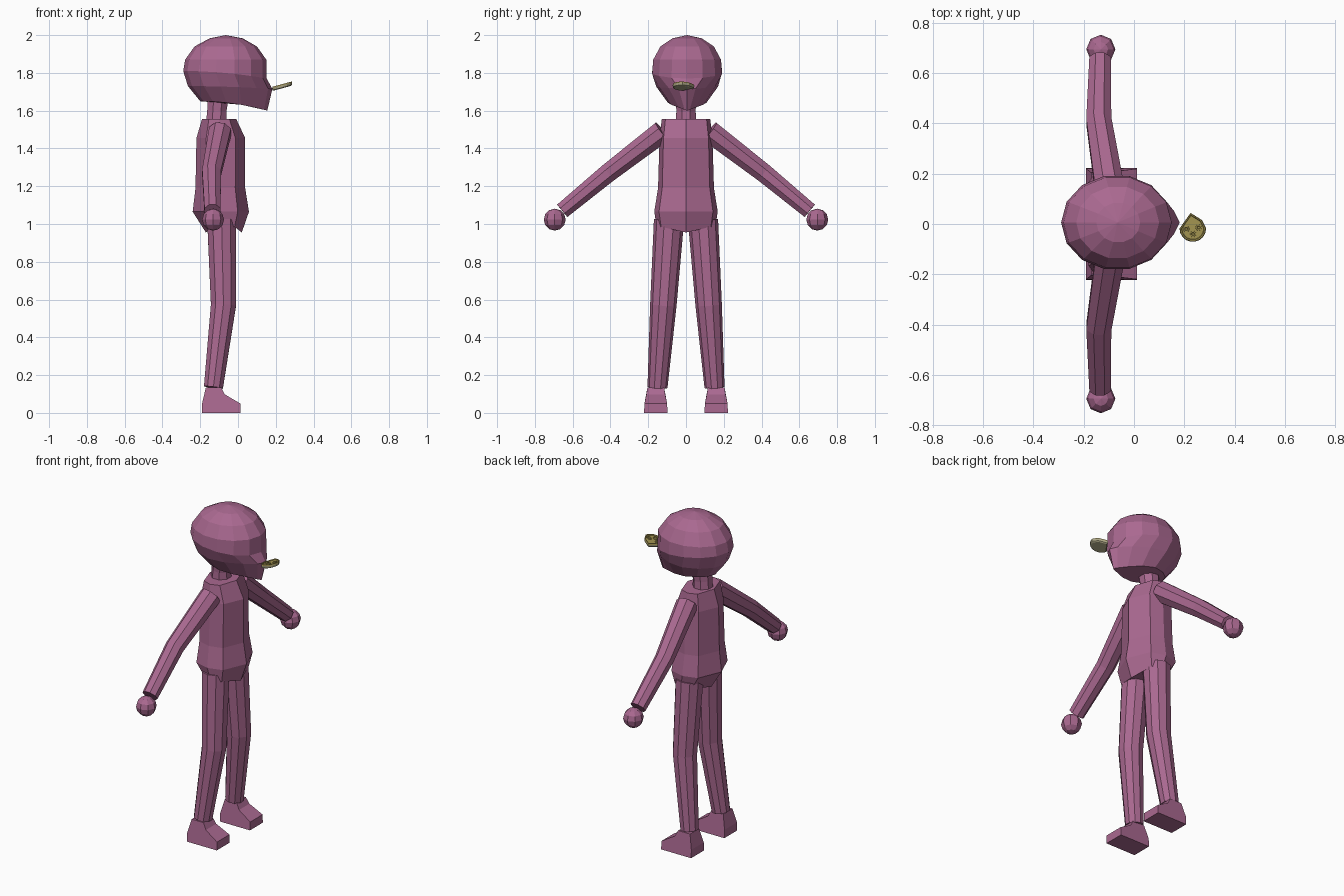
import bpy, bmesh, math
from mathutils import Vector

if "Cube" in bpy.data.objects:
    bpy.data.objects.remove(bpy.data.objects["Cube"])


def material(name, rgb):
    m = bpy.data.materials.new(name)
    m.diffuse_color = (*rgb, 1)
    m.use_nodes = True
    m.node_tree.nodes["Principled BSDF"].inputs["Base Color"].default_value = m.diffuse_color
    return m


PINK = material("dusty pink", (0.40, 0.14, 0.28))
GOLD = material("olive gold", (0.36, 0.29, 0.08))
PALE = material("pale khaki", (0.42, 0.39, 0.24))


def finish(name, bm, mats):
    bmesh.ops.recalc_face_normals(bm, faces=bm.faces)
    me = bpy.data.meshes.new(name)
    bm.to_mesh(me)
    bm.free()
    for m in mats:
        me.materials.append(m)
    ob = bpy.data.objects.new(name, me)
    bpy.context.collection.objects.link(ob)
    return ob


def loft(name, rings, mats=(PINK,), tip=None, side=1):
    """Skin a list of rings; side=-1 mirrors across the y=0 plane."""
    bm = bmesh.new()
    loops = [[bm.verts.new((p[0], p[1] * side, p[2])) for p in r] for r in rings]
    n = len(loops[0])
    for a, b in zip(loops, loops[1:]):
        for i in range(n):
            j = (i + 1) % n
            bm.faces.new((a[i], a[j], b[j], b[i]))
    bm.faces.new(loops[0])
    if tip:
        t = bm.verts.new(tip)
        for i in range(n):
            bm.faces.new((loops[-1][i], loops[-1][(i + 1) % n], t))
    else:
        bm.faces.new(loops[-1])
    return finish(name, bm, mats)


def tube(name, path, radii, side, n=8):
    pts = [Vector(p) for p in path]
    rings = []
    for i, p in enumerate(pts):
        d = (pts[min(i + 1, len(pts) - 1)] - pts[max(i - 1, 0)]).normalized()
        u = Vector((1, 0, 0))
        u = (u - d * u.dot(d)).normalized()
        v = d.cross(u)
        r = radii[i]
        rings.append([p + u * r * math.cos(a) + v * r * math.sin(a)
                      for a in (math.tau * (k + 0.5) / n for k in range(n))])
    return loft(name, rings, side=side)


# Head: skull rings narrowing to a wedge-shaped jaw at +x
def head_ring(zb, zf, xb, xf, w, point, n=14):
    out = []
    for k in range(n):
        a = math.tau * k / n
        c, s = math.cos(a), math.sin(a)
        y = w * s
        if c > 0:
            y = (1 - point) * y + point * w * (1 - c) * math.copysign(1, s)
        if k == 0:
            y = 0
        t = (1 + c) / 2
        out.append((xb + (xf - xb) * t, y + 0.006, zb + (zf - zb) * t * t))
    return out


loft("head", [head_ring(*r) for r in (
    (1.65, 1.60, -0.20, 0.155, 0.105, 0.9),
    (1.73, 1.715, -0.265, 0.182, 0.168, 0.5),
    (1.81, 1.77, -0.29, 0.152, 0.190, 0),
    (1.87, 1.87, -0.28, 0.150, 0.184, 0),
    (1.94, 1.94, -0.23, 0.100, 0.145, 0),
    (1.983, 1.983, -0.15, 0.025, 0.080, 0))], tip=(-0.065, 0.006, 2.0))

# Neck
tube("neck", [(-0.115, 0, 1.52), (-0.112, 0, 1.60), (-0.105, 0, 1.67)],
     [0.06, 0.055, 0.06], 1)


# Torso: eight-sided rings, widening at the hips
def torso_ring(z, xb, xf, w, drop=0):
    d = (xf - xb) * 0.2
    m = (xb + xf) / 2
    return [(xf, 0, z - drop), (xf - d, w * 0.85, z), (m, w, z), (xb + d, w * 0.85, z),
            (xb, 0, z - drop), (xb + d, -w * 0.85, z), (m, -w, z), (xf - d, -w * 0.85, z)]


loft("torso", [torso_ring(*r) for r in (
    (0.985, -0.17, 0.02, 0.155, 0.03),
    (1.065, -0.24, 0.058, 0.168),
    (1.19, -0.225, 0.038, 0.148),
    (1.455, -0.22, 0.038, 0.14),
    (1.557, -0.19, -0.01, 0.128))])


# Foot: side profile with (x, z, half width)
FOOT = [(-0.19, 0, 0.062), (0.012, 0, 0.062), (0.012, 0.05, 0.060),
        (-0.07, 0.098, 0.050), (-0.09, 0.135, 0.044), (-0.17, 0.135, 0.044),
        (-0.19, 0.05, 0.060)]

for side, tag in ((1, "left"), (-1, "right")):
    tube(tag + "_arm", [(-0.095, 0.125, 1.49), (-0.14, 0.41, 1.272), (-0.135, 0.655, 1.07)],
         [0.063, 0.054, 0.046], side)
    tube(tag + "_leg", [(-0.087, 0.09, 1.02), (-0.077, 0.12, 0.57), (-0.13, 0.151, 0.135)],
         [0.08, 0.07, 0.053], side, 10)
    loft(tag + "_foot", [[(x, 0.16 + s * w, z) for x, z, w in FOOT] for s in (-1, 1)], side=side)
    # Hand: coarse ball
    bm = bmesh.new()
    bmesh.ops.create_uvsphere(bm, u_segments=8, v_segments=6, radius=0.058)
    bmesh.ops.translate(bm, verts=bm.verts, vec=(-0.132, 0.695 * side, 1.023))
    finish(tag + "_hand", bm, (PINK,))


# Small tilted plate held at the mouth: pointed corner, round opposite side
def slope(x, y, h):
    return (x, y, 1.712 + (x - 0.18) * 0.27 + h)


outline = [(0.225, 0.044), (0.270, 0.016)]
outline += [(0.234 + 0.053 * math.cos(math.radians(a)), -0.018 + 0.053 * math.sin(math.radians(a)))
            for a in range(0, -181, -20)]


def plate_ring(h, s):
    return [slope(0.234 + (x - 0.234) * s, -0.015 + (y + 0.015) * s, h) for x, y in outline]


plate = loft("mouth_plate", [plate_ring(h, s) for h, s in (
    (-0.008, 0.85), (-0.004, 0.98), (0.008, 1), (0.014, 0.95), (0.014, 0.86), (0.009, 0.82))],
    (PALE, GOLD))
for p in plate.data.polygons:
    p.material_index = 1 if p.normal.z > 0.3 else 0

# Round toppings on the plate
for i, (x, y) in enumerate(((0.208, -0.020), (0.235, -0.040), (0.257, -0.014))):
    def disc(h, r):
        return [slope(x + r * math.cos(k * math.tau / 10), y + r * math.sin(k * math.tau / 10), h)
                for k in range(10)]
    loft("plate_topping_%d" % i, [disc(0.006, 0.013), disc(0.014, 0.012), disc(0.014, 0.007),
                                  disc(0.011, 0.005)], (GOLD,))
